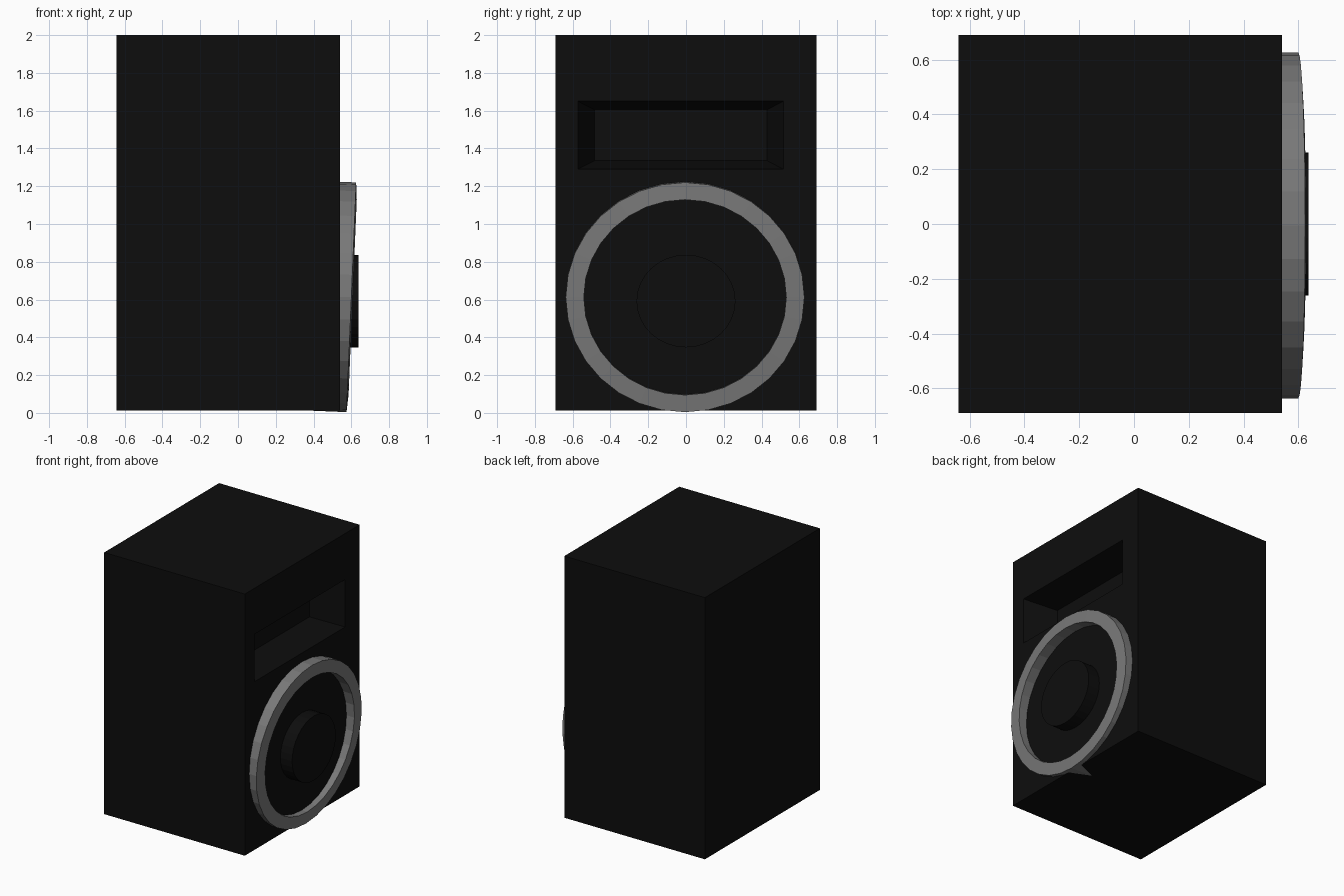
import bpy, bmesh, math

if "Cube" in bpy.data.objects:
    bpy.data.objects.remove(bpy.data.objects["Cube"])


def material(name, v):
    m = bpy.data.materials.new(name)
    m.diffuse_color = (v, v, v, 1)
    m.use_nodes = True
    m.node_tree.nodes["Principled BSDF"].inputs["Base Color"].default_value = m.diffuse_color
    return m


BLACK = material("cabinet_black", 0.004)
GREY = material("ring_grey", 0.19)


def loft(name, loops, mat, close=False, cap_start=False, cap_end=False):
    """Bridge matching loops of points into one mesh."""
    bm = bmesh.new()
    rows = [[bm.verts.new(p) for p in lp] for lp in loops]
    pairs = list(zip(rows, rows[1:])) + ([(rows[-1], rows[0])] if close else [])
    for a, b in pairs:
        n = len(a)
        for i in range(n):
            j = (i + 1) % n
            bm.faces.new((a[i], a[j], b[j], b[i]))
    if cap_start:
        bm.faces.new(rows[0])
    if cap_end:
        bm.faces.new(rows[-1])
    bmesh.ops.recalc_face_normals(bm, faces=bm.faces)
    me = bpy.data.meshes.new(name)
    bm.to_mesh(me)
    bm.free()
    me.materials.append(mat)
    ob = bpy.data.objects.new(name, me)
    bpy.context.collection.objects.link(ob)
    return ob


def rect(x, y0, y1, z0, z1):
    return [(x, y0, z0), (x, y1, z0), (x, y1, z1), (x, y0, z1)]


def ellipse(x, cy, cz, ry, rz, n=32, tilt=0.0):
    """Ellipse facing +x; a tilt leans the top forward and the axis down."""
    pts = []
    for i in range(n):
        a = 2 * math.pi * i / n
        h = rz * math.sin(a)
        pts.append((x + tilt * h, cy + ry * math.cos(a), cz + h - tilt * (x - 0.6)))
    return pts


# Cabinet with the tapered horn recess in its +x face
FRONT = 0.54
loft("cabinet", [
    rect(-0.642, -0.69, 0.69, 0.012, 2.0),
    rect(FRONT, -0.69, 0.69, 0.012, 2.0),
    rect(FRONT, -0.573, 0.515, 1.29, 1.65),
    rect(FRONT - 0.24, -0.485, 0.43, 1.335, 1.605),
], BLACK, cap_start=True, cap_end=True)

# Woofer rim, tilted slightly downwards
CY, CZ, T = -0.005, 0.612, 0.042
loft("woofer_ring", [
    ellipse(0.38, CY, CZ, 0.632, 0.608, tilt=T),
    ellipse(0.60, CY, CZ, 0.632, 0.608, tilt=T),
    ellipse(0.607, CY, CZ, 0.536, 0.517, tilt=T),
    ellipse(0.38, CY, CZ, 0.536, 0.517, tilt=T),
], GREY, close=True)

# Woofer centre cap
loft("woofer_cap", [
    ellipse(0.50, 0.0, 0.592, 0.262, 0.245),
    ellipse(0.638, 0.0, 0.592, 0.262, 0.245),
], BLACK, cap_start=True, cap_end=True)
